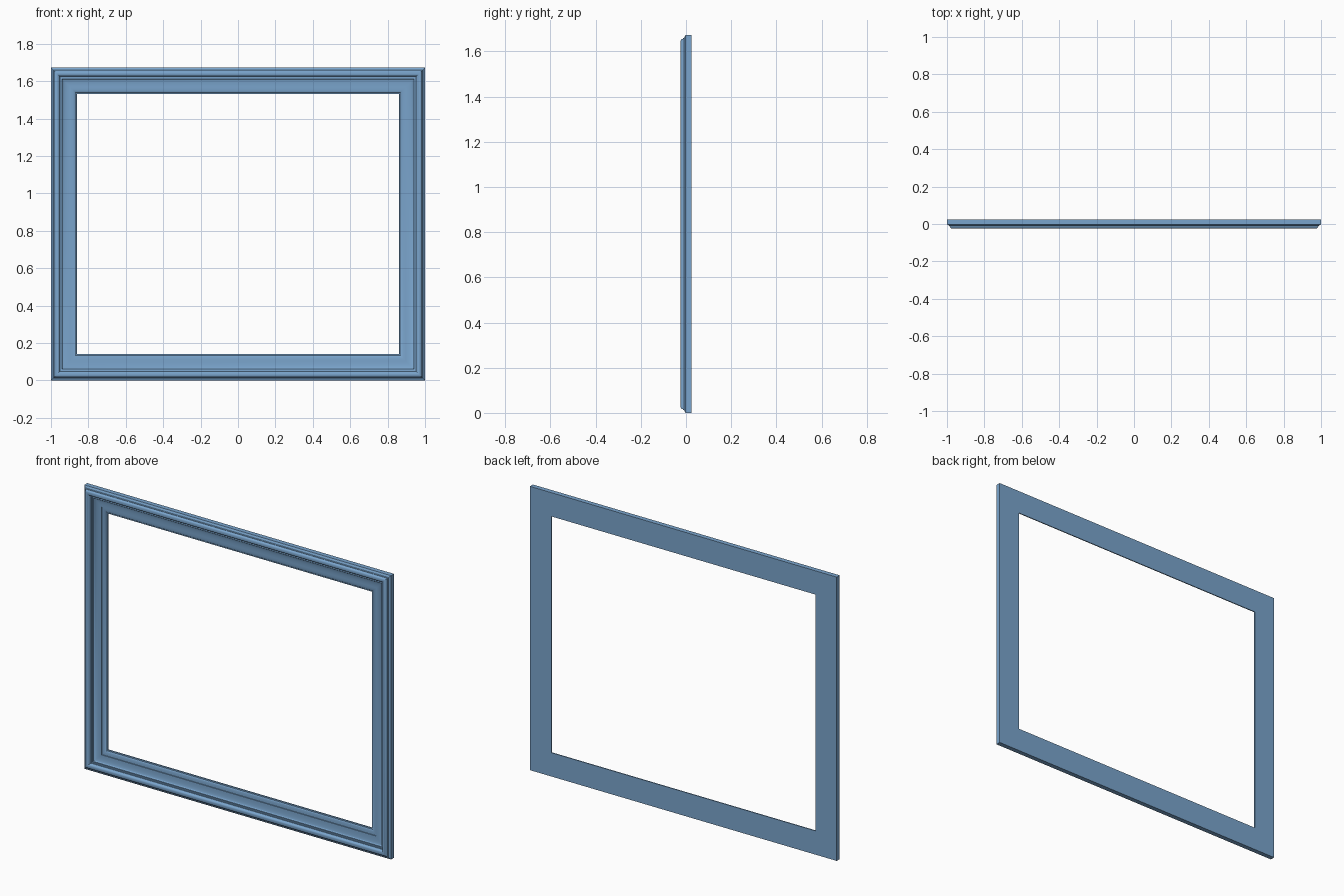
import bpy, bmesh, math

if "Cube" in bpy.data.objects:
    bpy.data.objects.remove(bpy.data.objects["Cube"])

W, H = 1.0, 1.672          # half width, full height
BACK = 0.025

mat = bpy.data.materials.new("soft blue")
mat.diffuse_color = (0.195, 0.376, 0.610, 1)
mat.use_nodes = True
mat.node_tree.nodes["Principled BSDF"].inputs["Base Color"].default_value = mat.diffuse_color


def arc(cx, cy, rx, ry, a0, a1, n):
    """Points on an elliptical arc, as (inset from outer edge, y)."""
    return [(cx + rx * math.cos(math.radians(a0 + (a1 - a0) * i / n)),
             cy + ry * math.sin(math.radians(a0 + (a1 - a0) * i / n)))
            for i in range(n + 1)]


# Moulding cross-section, from the back outer edge round to the back inner edge
profile = [(0, BACK), (0, -0.003), (0.012, -0.009), (0.014, -0.013)]
profile += arc(0.031, -0.013, 0.015, 0.012, 180, 360, 8)     # raised outer bead
profile += [(0.048, -0.010), (0.053, -0.009), (0.054, -0.005)]
profile += arc(0.100, -0.005, 0.040, 0.012, 180, 90, 6)      # cove
profile += [(0.106, 0.007), (0.107, 0.010)]
profile += arc(0.107, 0.018, 0.025, 0.008, 270, 345, 5)      # inner bead
profile += [(0.133, 0.018), (0.140, 0.019), (0.140, BACK)]

# Sweep the section round the rectangle with mitred corners
bm = bmesh.new()
rings = []
for sx, top in ((-1, 0), (1, 0), (1, 1), (-1, 1)):
    rings.append([bm.verts.new((sx * (W - d), y, H - d if top else d))
                  for d, y in profile])
n = len(profile)
for c in range(4):
    a, b = rings[c], rings[(c + 1) % 4]
    for i in range(n):
        j = (i + 1) % n
        bm.faces.new((a[i], b[i], b[j], a[j]))
bmesh.ops.recalc_face_normals(bm, faces=bm.faces)

mesh = bpy.data.meshes.new("picture_frame")
bm.to_mesh(mesh)
bm.free()
mesh.materials.append(mat)
frame = bpy.data.objects.new("picture_frame", mesh)
bpy.context.collection.objects.link(frame)
bpy.context.view_layer.objects.active = frame
frame.select_set(True)
bpy.ops.object.shade_smooth_by_angle(angle=math.radians(35))
